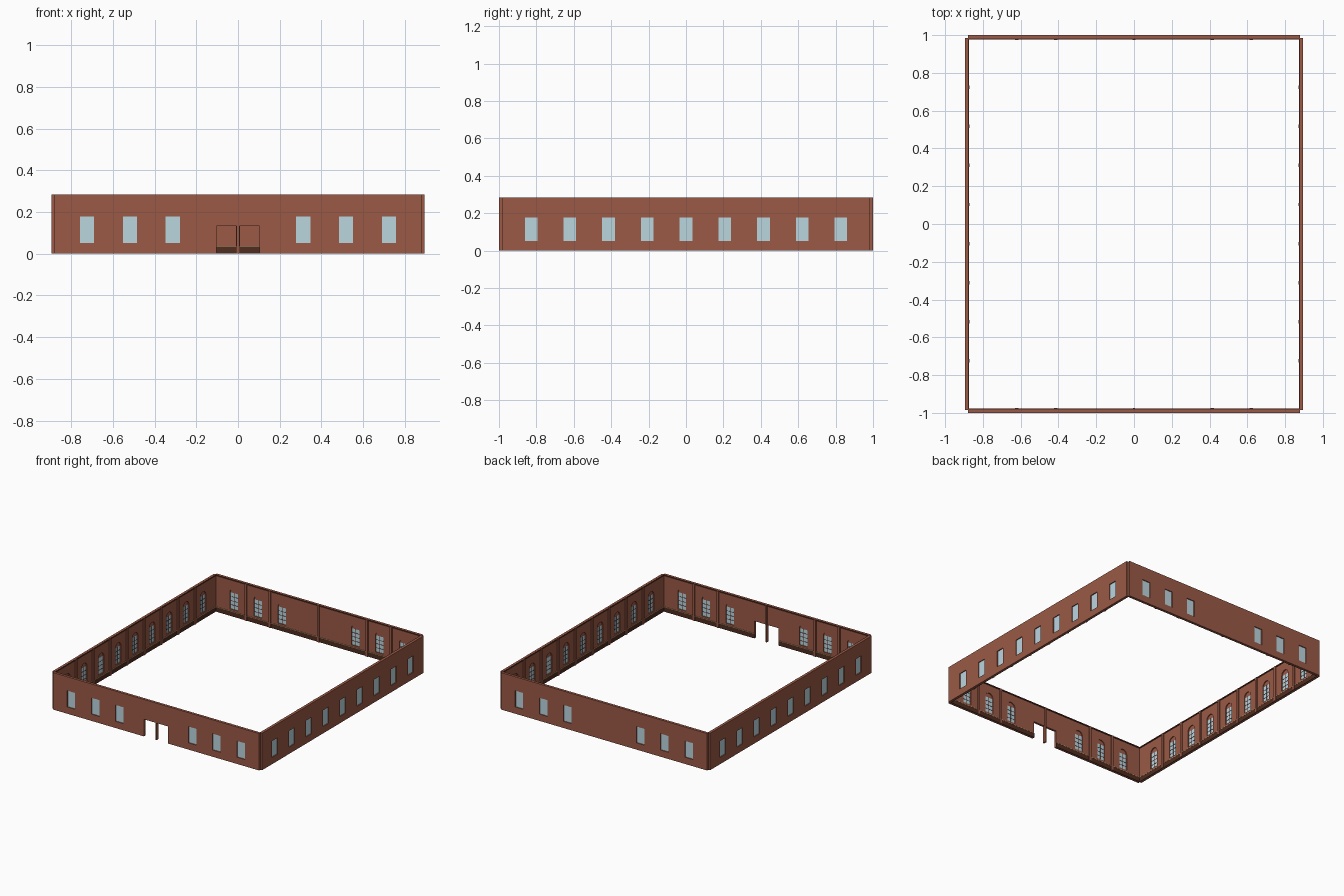
import bpy, bmesh, math
from mathutils import Matrix

if "Cube" in bpy.data.objects:
    bpy.data.objects.remove(bpy.data.objects["Cube"])

def material(name, rgb):
    m = bpy.data.materials.new(name)
    m.diffuse_color = (*rgb, 1)
    m.use_nodes = True
    m.node_tree.nodes["Principled BSDF"].inputs["Base Color"].default_value = m.diffuse_color
    return m

BRICK = material("brick", (0.325, 0.100, 0.060))
DARK = material("dark_brown", (0.080, 0.025, 0.014))
GLASS = material("window_glass", (0.50, 0.67, 0.74))
TAN = material("tan_trim", (0.55, 0.38, 0.20))

H = 0.285                      # wall height
W, Z0, Z1 = 0.034, 0.052, 0.178  # window half width, sill, outer head
MID, INNER = 0.010, 0.017      # depth of glass plane and inner wall face
DOORS = [(-0.103, -0.006), (0.006, 0.103)]
DOOR_H = 0.132

def place(ob, frame, mat):
    ob.matrix_world = frame
    ob.data.materials.append(mat)
    bpy.context.collection.objects.link(ob)

def slab(name, outline, holes, d0, d1, frame):
    """Flat outline with holes, extruded between two depths (local z is outward)."""
    cu = bpy.data.curves.new(name + "_profile", 'CURVE')
    cu.dimensions, cu.fill_mode, cu.extrude = '2D', 'BOTH', (d1 - d0) / 2
    for pts in [outline] + holes:
        s = cu.splines.new('POLY')
        s.points.add(len(pts) - 1)
        for p, (u, z) in zip(s.points, pts):
            p.co = (u, z, 0, 1)
        s.use_cyclic_u = True
    tmp = bpy.data.objects.new(name + "_tmp", cu)
    me = bpy.data.meshes.new_from_object(tmp)
    bpy.data.objects.remove(tmp)
    me.materials.clear()
    me.shade_flat()
    me.transform(Matrix.Translation((0, 0, -(d0 + d1) / 2)))
    place(bpy.data.objects.new(name, me), frame, BRICK)

def boxes(name, items, frame, mat):
    """Each item is u0, u1, z0, z1, d0, d1."""
    bm = bmesh.new()
    for u0, u1, z0, z1, d0, d1 in items:
        m = (Matrix.Translation(((u0 + u1) / 2, (z0 + z1) / 2, -(d0 + d1) / 2))
             @ Matrix.Diagonal((u1 - u0, z1 - z0, d1 - d0, 1)))
        bmesh.ops.create_cube(bm, size=1, matrix=m)
    me = bpy.data.meshes.new(name)
    bm.to_mesh(me)
    bm.free()
    place(bpy.data.objects.new(name, me), frame, mat)

def rect(c):
    return [(c - W, Z0), (c + W, Z0), (c + W, Z1), (c - W, Z1)]

def arch(c):
    top = [(c + W * math.cos(a), Z1 + W * math.sin(a))
           for a in (math.pi * i / 10 for i in range(11))]
    return [(c - W, Z0), (c + W, Z0)] + top

def build_wall(side, angle, dist, half, windows, pilasters, doors):
    frame = (Matrix.Rotation(math.radians(angle), 4, 'Z')
             @ Matrix.Translation((0, -dist, 0)) @ Matrix.Rotation(math.pi / 2, 4, 'X'))
    # wall outline, notched at the doors
    outline = [(-half, 0)]
    for a, b in doors:
        outline += [(a, 0), (a, DOOR_H), (b, DOOR_H), (b, 0)]
    outline += [(half, 0), (half, H), (-half, H)]
    slab(side + "_outer_wall", outline, [rect(c) for c in windows], 0, MID, frame)
    slab(side + "_inner_wall", outline, [arch(c) for c in windows], MID, INNER, frame)
    # glass panes and glazing bars
    boxes(side + "_window_glass",
          [(c - W, c + W, Z0, Z1, MID - 0.003, MID) for c in windows], frame, GLASS)
    bars = []
    for c in windows:
        bars.append((c - 0.0015, c + 0.0015, Z0, Z1, MID - 0.001, MID + 0.002))
        for i in (1, 2, 3):
            z = Z0 + (Z1 - Z0) * i / 4
            bars.append((c - W, c + W, z - 0.0015, z + 0.0015, MID - 0.001, MID + 0.0015))
    boxes(side + "_window_bars", bars, frame, DARK)
    # inside trim: skirting with tan rail, cornice, pilasters
    e = half - 0.004
    cuts = [-e] + [u for d in doors for u in d] + [e]
    runs = list(zip(cuts[::2], cuts[1::2]))
    boxes(side + "_skirting", [(a, b, 0, 0.034, INNER - 0.001, INNER + 0.003)
                               for a, b in runs], frame, DARK)
    boxes(side + "_skirting_rail", [(a, b, 0.034, 0.037, INNER - 0.001, INNER + 0.004)
                                    for a, b in runs], frame, TAN)
    boxes(side + "_cornice", [(-e, e, H - 0.010, H - 0.001, INNER - 0.001, INNER + 0.005)],
          frame, DARK)
    strips = []
    for p in pilasters:
        w = 0.006 if doors and p == 0 else 0.009   # door post is narrower
        strips.append((p - w, p + w, 0, H - 0.002, INNER - 0.002, INNER + 0.008))
    boxes(side + "_pilasters", strips, frame, BRICK)

short_win = [s * u for s in (-1, 1) for u in (0.313, 0.518, 0.724)]
short_pil = [-0.62, -0.415, 0, 0.415, 0.62]
long_win = [0.207 * i for i in range(-4, 5)]
long_pil = [0.207 * (i + 0.5) for i in range(-4, 4)]

build_wall("front", 0, 1.0, 0.88, short_win, short_pil, DOORS)
build_wall("back", 180, 1.0, 0.88, short_win, short_pil, [])
build_wall("right", 90, 0.895, 0.985, long_win, long_pil, [])
build_wall("left", 270, 0.895, 0.985, long_win, long_pil, [])
